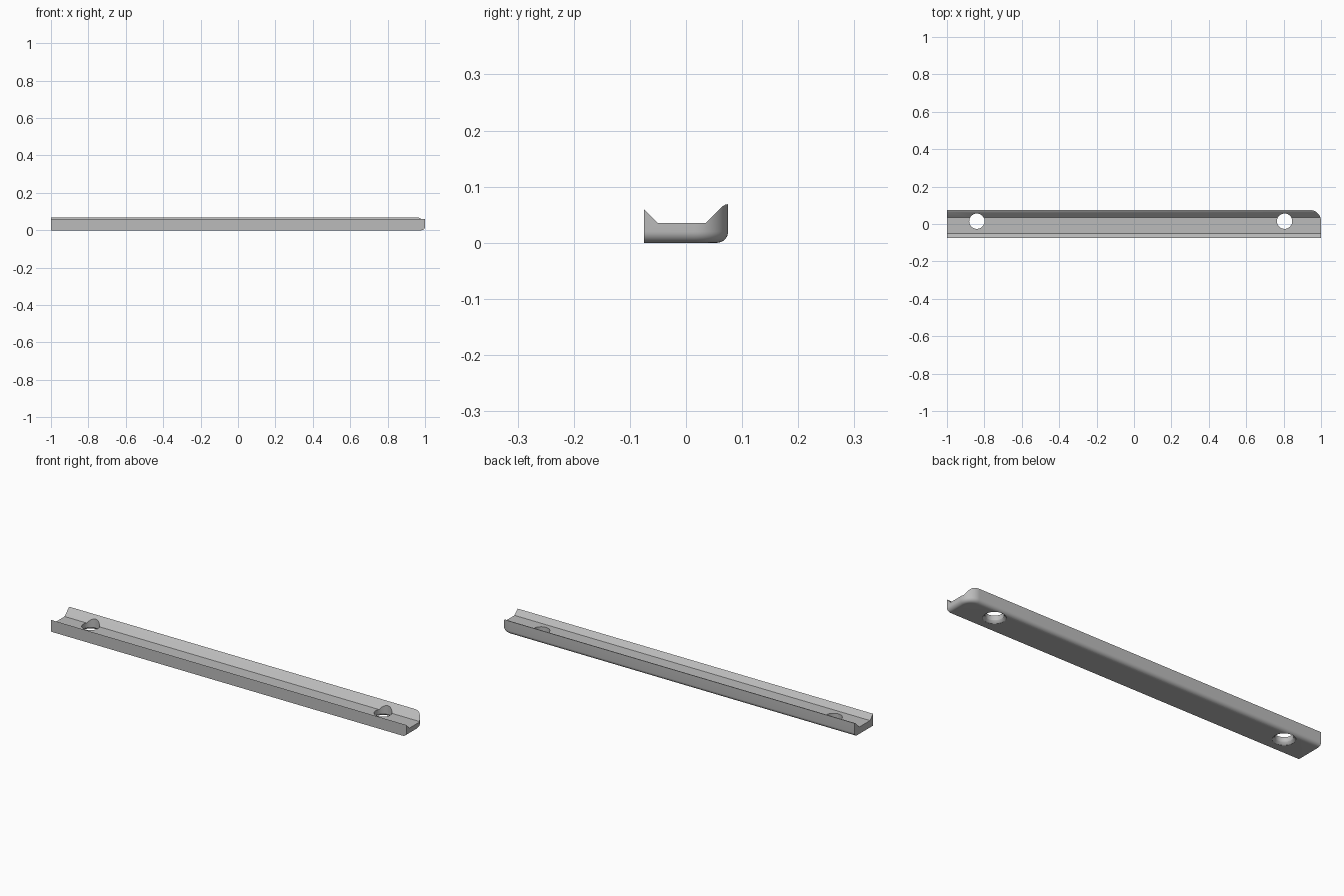
import bpy, bmesh, math

LENGTH, WIDTH, HEIGHT = 2.0, 0.15, 0.07
CORNER, FILLET = 0.06, 0.02
X, Y = LENGTH / 2, WIDTH / 2

if "Cube" in bpy.data.objects:
    bpy.data.objects.remove(bpy.data.objects["Cube"])

grey = bpy.data.materials.new("plain grey")
grey.use_nodes = True
grey.diffuse_color = (0.5, 0.5, 0.5, 1)
grey.node_tree.nodes["Principled BSDF"].inputs["Base Color"].default_value = (0.5, 0.5, 0.5, 1)


def make_object(name, bm):
    bmesh.ops.recalc_face_normals(bm, faces=bm.faces[:])
    mesh = bpy.data.meshes.new(name)
    bm.to_mesh(mesh)
    bm.free()
    mesh.materials.append(grey)
    obj = bpy.data.objects.new(name, mesh)
    bpy.context.collection.objects.link(obj)
    return obj


def extruded(bm, points, offset):
    face = bm.faces.new([bm.verts.new(p) for p in points])
    new = bmesh.ops.extrude_face_region(bm, geom=[face])["geom"]
    bmesh.ops.translate(bm, vec=offset, verts=[v for v in new if isinstance(v, bmesh.types.BMVert)])


def cut(target, cutter):
    cutter.hide_render = True
    mod = target.modifiers.new(cutter.name, "BOOLEAN")
    mod.operation = "DIFFERENCE"
    mod.solver = "EXACT"
    mod.object = cutter
    bpy.context.view_layer.objects.active = target
    bpy.ops.object.modifier_apply(modifier=mod.name)
    bpy.data.objects.remove(cutter)


# Bar stacked in layers: rounded bottom edge at the back and the +x end
bm = bmesh.new()
STEPS, ARC = 8, 16
layers = []
for i in range(STEPS + 2):
    a = min(i, STEPS) / STEPS * math.pi / 2
    inset = FILLET * (1 - math.sin(a))
    z = FILLET * (1 - math.cos(a)) if i <= STEPS else HEIGHT + 0.01
    radius = CORNER - inset
    ring = [(-X, -Y, z), (X - inset, -Y, z)]
    for k in range(ARC + 1):
        t = k / ARC * math.pi / 2
        ring.append((X - CORNER + radius * math.cos(t), Y - CORNER + radius * math.sin(t), z))
    ring.append((-X, Y - inset, z))
    layers.append([bm.verts.new(p) for p in ring])
for low, high in zip(layers, layers[1:]):
    for k in range(len(low)):
        n = (k + 1) % len(low)
        bm.faces.new((low[k], low[n], high[n], high[k]))
bm.faces.new(layers[0])
bm.faces.new(layers[-1])
bar = make_object("channel_bar", bm)

# Sloped channel along the top
bm = bmesh.new()
groove = [(-0.1, 0.085), (-0.05, 0.035), (0.035, 0.035), (0.065, 0.065),
          (0.07, 0.068), (0.076, 0.069), (0.1, 0.069), (0.1, 0.2), (-0.1, 0.2)]
extruded(bm, [(-1.1, y, z) for y, z in groove], (2.2, 0, 0))
cut(bar, make_object("channel_cutter", bm))

# Screw holes, flared at the underside
for hole_x in (-0.84, 0.805):
    bm = bmesh.new()
    rings = []
    for r, z in [(0.052, -0.02), (0.052, 0), (0.046, 0.004), (0.041, 0.012), (0.041, 0.15)]:
        rings.append([bm.verts.new((hole_x + r * math.cos(k * math.tau / 40),
                                    0.015 + r * math.sin(k * math.tau / 40), z)) for k in range(40)])
    for low, high in zip(rings, rings[1:]):
        for k in range(40):
            n = (k + 1) % 40
            bm.faces.new((low[k], low[n], high[n], high[k]))
    bm.faces.new(rings[0])
    bm.faces.new(rings[-1])
    cut(bar, make_object("hole_cutter", bm))

bpy.ops.object.select_all(action="DESELECT")
bar.select_set(True)
bpy.context.view_layer.objects.active = bar
bpy.ops.object.shade_smooth_by_angle(angle=math.radians(30))
